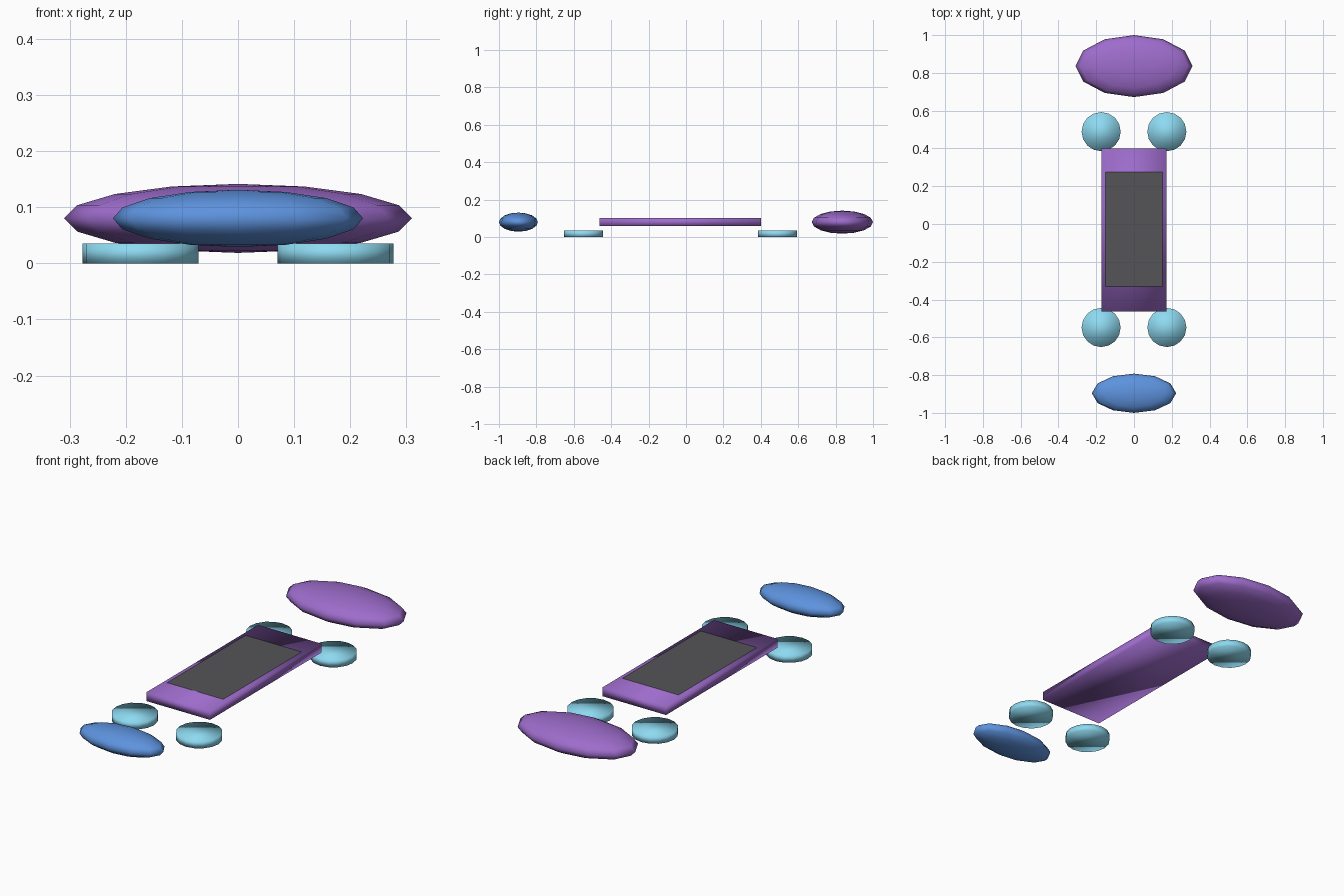
import bpy

if "Cube" in bpy.data.objects:
    bpy.data.objects.remove(bpy.data.objects["Cube"])


def material(name, rgb):
    m = bpy.data.materials.new(name)
    m.diffuse_color = (*rgb, 1)
    m.use_nodes = True
    m.node_tree.nodes["Principled BSDF"].inputs["Base Color"].default_value = m.diffuse_color
    return m


purple = material("purple", (0.34, 0.15, 0.60))
blue = material("blue", (0.11, 0.29, 0.73))
cyan = material("cyan", (0.27, 0.70, 0.88))
charcoal = material("charcoal", (0.09, 0.09, 0.095))


def finish(name, mat, scale=(1, 1, 1), smooth=True):
    ob = bpy.context.object
    ob.name = name
    ob.scale = scale
    bpy.ops.object.transform_apply(location=False, rotation=False, scale=True)
    ob.data.materials.append(mat)
    if smooth:
        bpy.ops.object.shade_smooth()
    return ob


def ellipsoid(name, y, radii, mat):
    bpy.ops.mesh.primitive_uv_sphere_add(segments=12, ring_count=8, radius=1,
                                         location=(0, y, 0.08))
    finish(name, mat, radii)


# Flattened ellipsoids at both ends
ellipsoid("tail_pad", 0.836, (0.31, 0.164, 0.0615), purple)
ellipsoid("nose_pad", -0.896, (0.223, 0.104, 0.051), blue)

# Deck slab, smooth shaded like the rest
bpy.ops.mesh.primitive_cube_add(size=1, location=(0, -0.031, 0.08))
finish("deck", purple, (0.344, 0.862, 0.043))

# Thin grip sheet lying on the deck
bpy.ops.mesh.primitive_plane_add(size=1, location=(0, -0.028, 0.1035))
finish("grip_sheet", charcoal, (0.304, 0.606, 1), smooth=False)

# Four flat disc wheels
for end, y in (("front", -0.548), ("back", 0.489)):
    for side, x in (("left", -0.174), ("right", 0.174)):
        bpy.ops.mesh.primitive_cylinder_add(vertices=16, radius=0.1035, depth=0.035,
                                            location=(x, y, 0.0175))
        finish(f"{end}_{side}_wheel", cyan)
